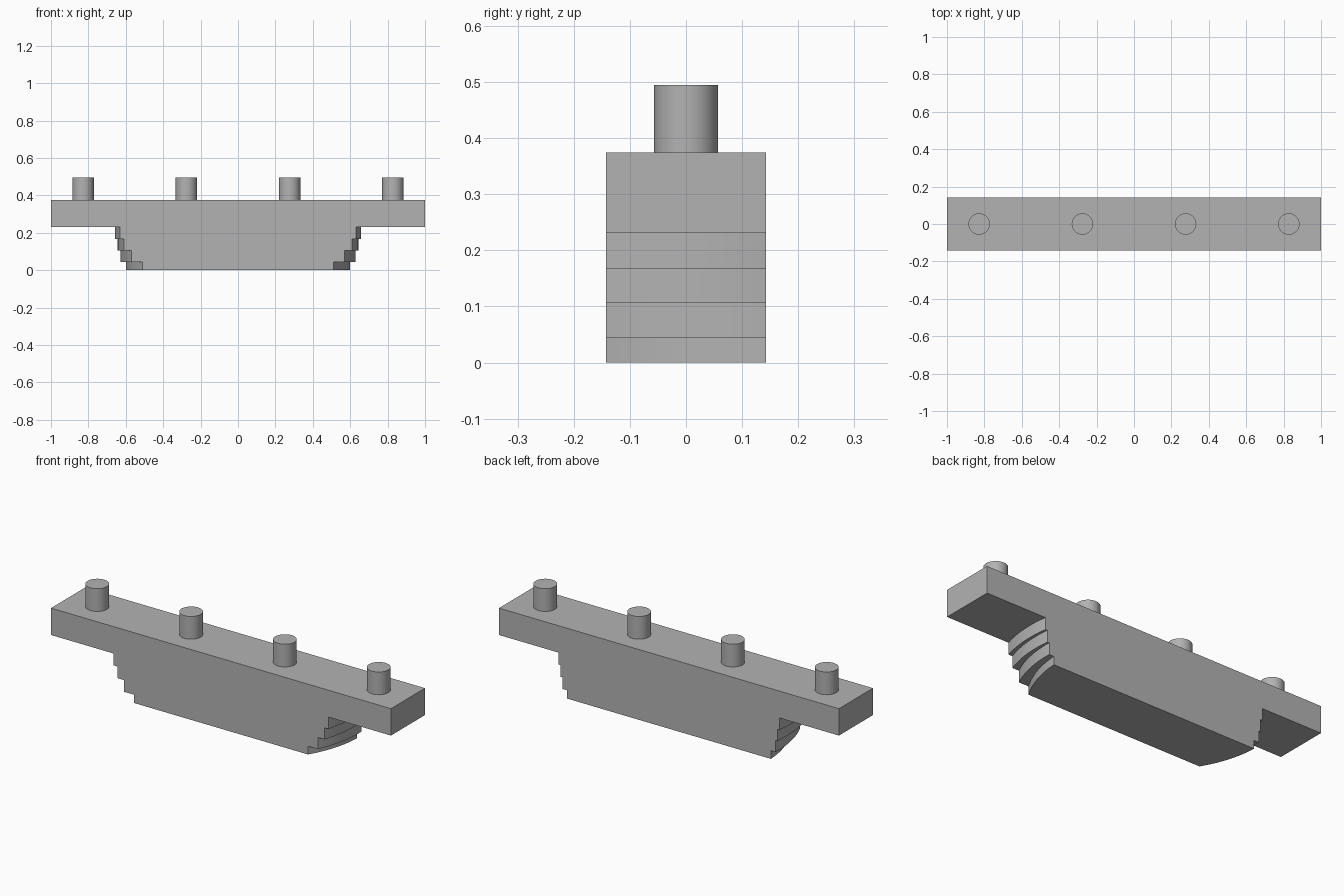
import bpy, bmesh, math

cube = bpy.data.objects.get("Cube")
if cube:
    bpy.data.objects.remove(cube, do_unlink=True)

HALF_LENGTH, HALF_DEPTH = 1.0, 0.143
SLAB_BOTTOM, SLAB_TOP, PEG_TOP = 0.231, 0.374, 0.495
PEG_RADIUS = 0.057
STATIONS = 24

# Curved tiers, bottom to top: (base z, arc radius, arc centre y)
TIERS = [(0.0, 0.60, 0.17), (0.044, 0.628, 0.12),
         (0.106, 0.643, 0.063), (0.168, 0.658, 0.04)]

grey = bpy.data.materials.new("plain grey")
grey.use_nodes = True
colour = (0.45, 0.45, 0.45, 1)
grey.diffuse_color = colour
grey.node_tree.nodes["Principled BSDF"].inputs["Base Color"].default_value = colour


def finish(bm, name):
    bmesh.ops.recalc_face_normals(bm, faces=bm.faces)
    mesh = bpy.data.meshes.new(name)
    bm.to_mesh(mesh)
    bm.free()
    mesh.materials.append(grey)
    obj = bpy.data.objects.new(name, mesh)
    bpy.context.collection.objects.link(obj)
    bpy.ops.object.select_all(action="DESELECT")
    obj.select_set(True)
    bpy.context.view_layer.objects.active = obj
    bpy.ops.object.shade_smooth_by_angle(angle=math.radians(30))
    return obj


def section(y):
    """Mirrored stepped outline of the beam in x and z at depth y."""
    right = []
    tops = [tier[0] for tier in TIERS[1:]] + [SLAB_BOTTOM]
    for (base, radius, centre), top in zip(TIERS, tops):
        x = math.sqrt(radius ** 2 - (y - centre) ** 2)
        right += [(x, base), (x, top)]
    right += [(HALF_LENGTH, SLAB_BOTTOM), (HALF_LENGTH, SLAB_TOP)]
    return right + [(-x, z) for x, z in reversed(right)]


# Beam with stepped, rounded ends, lofted from front to back
bm = bmesh.new()
rings = []
for i in range(STATIONS + 1):
    y = HALF_DEPTH * (2 * i / STATIONS - 1)
    rings.append([bm.verts.new((x, y, z)) for x, z in section(y)])
for a, b in zip(rings, rings[1:]):
    for k in range(len(a)):
        n = (k + 1) % len(a)
        bm.faces.new((a[k], a[n], b[n], b[k]))
bm.faces.new(rings[0])
bm.faces.new(rings[-1])
finish(bm, "stepped_beam")

# Four round pegs on top
for i in range(4):
    bm = bmesh.new()
    bmesh.ops.create_cone(bm, cap_ends=True, segments=48, radius1=PEG_RADIUS,
                          radius2=PEG_RADIUS, depth=PEG_TOP - SLAB_TOP)
    peg = finish(bm, f"peg_{i + 1}")
    peg.location = ((i - 1.5) * 0.552, 0, (PEG_TOP + SLAB_TOP) / 2)
